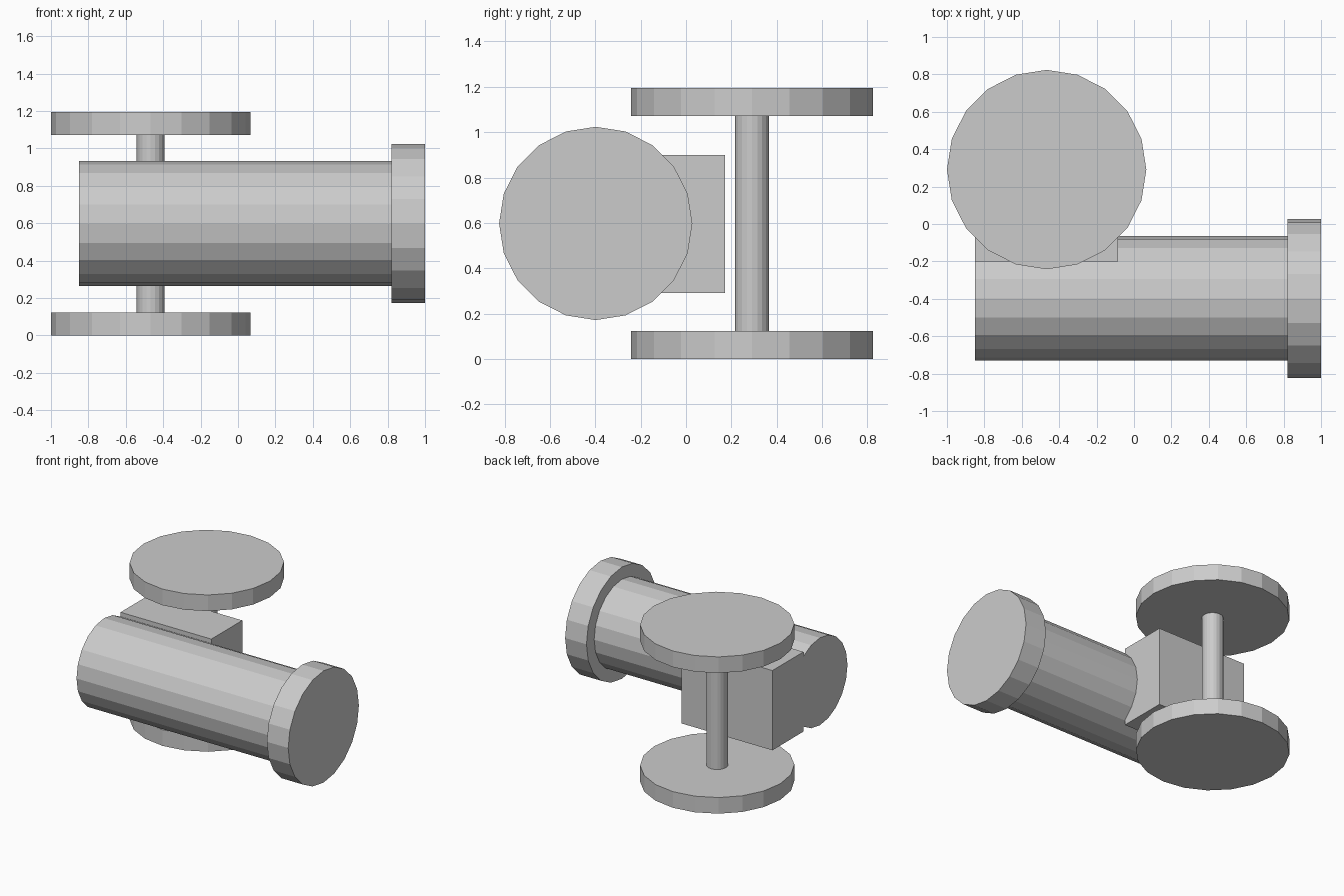
import bpy, bmesh
from math import pi
from mathutils import Matrix, Vector

if "Cube" in bpy.data.objects:
    bpy.data.objects.remove(bpy.data.objects["Cube"])

SIDES = 20


def add_object(name, bm):
    mesh = bpy.data.meshes.new(name)
    bmesh.ops.recalc_face_normals(bm, faces=bm.faces)
    bm.to_mesh(mesh)
    bm.free()
    obj = bpy.data.objects.new(name, mesh)
    bpy.context.collection.objects.link(obj)
    return obj


def cylinder(name, radius, start, end):
    """Flat-sided cylinder between two points on an x- or z-aligned axis."""
    a, b = Vector(start), Vector(end)
    bm = bmesh.new()
    bmesh.ops.create_cone(bm, cap_ends=True, segments=SIDES, radius1=radius,
                          radius2=radius, depth=(b - a).length)
    turn = Matrix.Rotation(pi / 2, 4, 'Y') if a.x != b.x else Matrix()
    bm.transform(Matrix.Translation((a + b) / 2) @ turn)
    return add_object(name, bm)


def box(name, low, high):
    a, b = Vector(low), Vector(high)
    bm = bmesh.new()
    bmesh.ops.create_cube(bm, size=1)
    bm.transform(Matrix.Translation((a + b) / 2) @ Matrix.Diagonal((b - a).to_4d()))
    return add_object(name, bm)


# Upright spindle with a disc at each end
SX, SY = -0.467, 0.291
for name, radius, z0, z1 in (("lower_disc", 0.533, 0, 0.123),
                             ("spindle", 0.075, 0.123, 1.072),
                             ("upper_disc", 0.533, 1.072, 1.195)):
    cylinder(name, radius, (SX, SY, z0), (SX, SY, z1))

# Horizontal barrel with a wider end cap
BY, BZ = -0.398, 0.598
cylinder("barrel", 0.333, (-0.85, BY, BZ), (0.82, BY, BZ))
cylinder("end_cap", 0.426, (0.82, BY, BZ), (1.0, BY, BZ))

# Block joining the barrel's back side towards the spindle
box("side_block", (-0.85, -0.2, 0.292), (-0.085, 0.173, 0.9))
